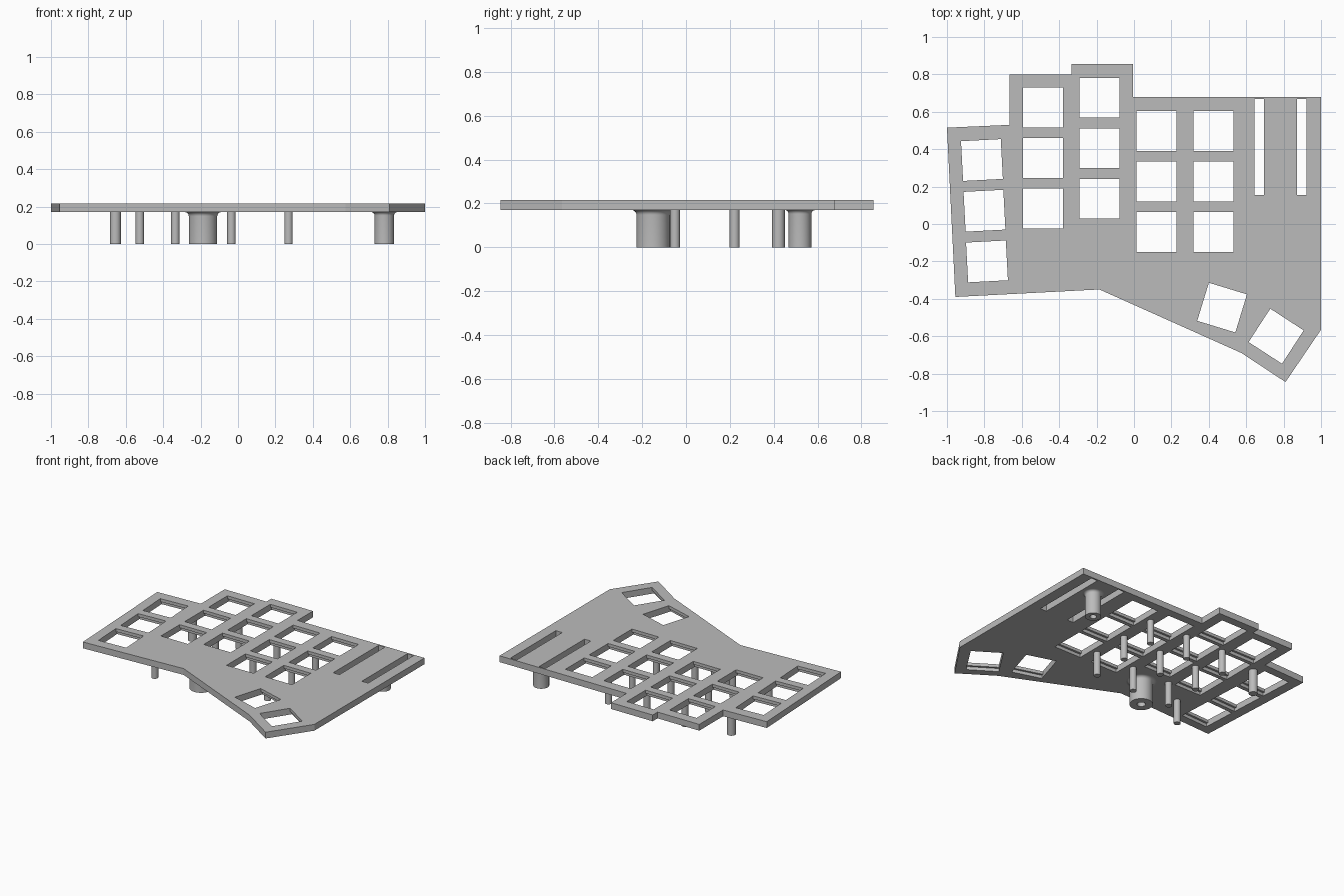
import bpy, bmesh
from math import radians, sin, cos, pi
from mathutils import Matrix, Vector

cube = bpy.data.objects.get("Cube")
if cube:
    bpy.data.objects.remove(cube, do_unlink=True)

BOTTOM, TOP = 0.17, 0.215
KEY = 0.213          # side of a key opening
CLIP = 0.193         # height of the clip undercut

grey = bpy.data.materials.new("plain grey")
grey.use_nodes = True
grey.diffuse_color = (0.5, 0.5, 0.5, 1)
grey.node_tree.nodes["Principled BSDF"].inputs["Base Color"].default_value = (0.5, 0.5, 0.5, 1)


def add_object(name, bm):
    bmesh.ops.recalc_face_normals(bm, faces=bm.faces)
    mesh = bpy.data.meshes.new(name)
    bm.to_mesh(mesh)
    bm.free()
    mesh.materials.append(grey)
    obj = bpy.data.objects.new(name, mesh)
    bpy.context.collection.objects.link(obj)
    return obj


def add_box(bm, x, y, sx, sy, z0, z1, angle=0):
    matrix = (Matrix.Translation((x, y, (z0 + z1) / 2))
              @ Matrix.Rotation(radians(angle), 4, 'Z')
              @ Matrix.Diagonal((sx, sy, z1 - z0, 1)))
    bmesh.ops.create_cube(bm, size=1, matrix=matrix)


# Plate outline, extruded upward
outline = [(-1, .515), (-.665, .53), (-.665, .80), (-.335, .80), (-.335, .855),
           (-.005, .855), (-.005, .68), (1, .68), (1, -.565), (.81, -.845),
           (.575, -.69), (-.185, -.35), (-.955, -.39)]
bm = bmesh.new()
base = bm.faces.new([bm.verts.new((x, y, BOTTOM)) for x, y in outline])
top = bmesh.ops.extrude_face_region(bm, geom=[base], use_keep_orig=True)
bmesh.ops.translate(bm, vec=(0, 0, TOP - BOTTOM),
                    verts=[v for v in top["geom"] if isinstance(v, bmesh.types.BMVert)])
plate = add_object("key_plate", bm)

# Key openings: straight columns, tilted outer column, thumb keys
keys = [(x, y - row * .27, 0)
        for x, y in [(-.487, .622), (-.185, .675), (.12, .498), (.425, .498)]
        for row in range(3)]
keys += [(-.813 + row * .0135, .342 - row * .271, 3) for row in range(3)]
keys += [(.471, -.447, -17), (.76, -.60, -33)]

holes, clips = bmesh.new(), bmesh.new()
for x, y, angle in keys:
    add_box(holes, x, y, KEY, KEY, 0.1, 0.3, angle)
    add_box(clips, x, y, KEY, KEY + .03, 0.1, CLIP, angle)
# Long slots
for x in (.67, .897):
    add_box(holes, x, .412, .05, .515, 0.1, 0.3)

cutters = [add_object("hole_cutter", holes), add_object("clip_cutter", clips)]
for cutter in cutters:
    cutter.hide_render = True
    mod = plate.modifiers.new("cut", 'BOOLEAN')
    mod.operation = 'DIFFERENCE'
    mod.solver = 'EXACT'
    mod.object = cutter
bpy.context.view_layer.update()
cut = bpy.data.meshes.new_from_object(plate.evaluated_get(bpy.context.evaluated_depsgraph_get()))
plate.modifiers.clear()
plate.data = cut
for cutter in cutters:
    bpy.data.objects.remove(cutter, do_unlink=True)


def add_post(name, x, y, radius, flare=0, bore=0):
    """Lathe a post; flare is the fillet under the plate, bore a blind hole."""
    profile = [(0, .1), (bore, .1), (bore, 0)] if bore else [(0, 0)]
    profile.append((radius, 0))
    if flare:
        for i in range(7):
            a = i * pi / 12
            profile.append((radius + flare * (1 - cos(a)), BOTTOM - flare + flare * sin(a)))
    else:
        profile.append((radius, BOTTOM))
    profile.append((0, BOTTOM))
    bm = bmesh.new()
    verts = [bm.verts.new((r, 0, z)) for r, z in profile]
    edges = [bm.edges.new(pair) for pair in zip(verts, verts[1:])]
    bmesh.ops.spin(bm, geom=verts + edges, cent=(0, 0, 0), axis=(0, 0, 1),
                   angle=2 * pi, steps=40)
    bmesh.ops.remove_doubles(bm, verts=bm.verts, dist=1e-4)
    obj = add_object(name, bm)
    obj.location = Vector((x, y, 0))
    bpy.ops.object.select_all(action='DESELECT')
    obj.select_set(True)
    bpy.context.view_layer.objects.active = obj
    bpy.ops.object.shade_smooth_by_angle(angle=radians(35))


# Support posts between the columns
for x in (-.335, -.035, .27):
    for y in (-.05, .222, .49):
        add_post("support_post", x, y, .0225)
add_post("front_post", -.525, -.19, .0225)
add_post("side_post", -.655, .422, .029)

# Screw bosses
add_post("large_screw_boss", -.187, -.15, .076, flare=.022, bore=.027)
add_post("small_screw_boss", .782, .52, .052, flare=.018, bore=.022)
